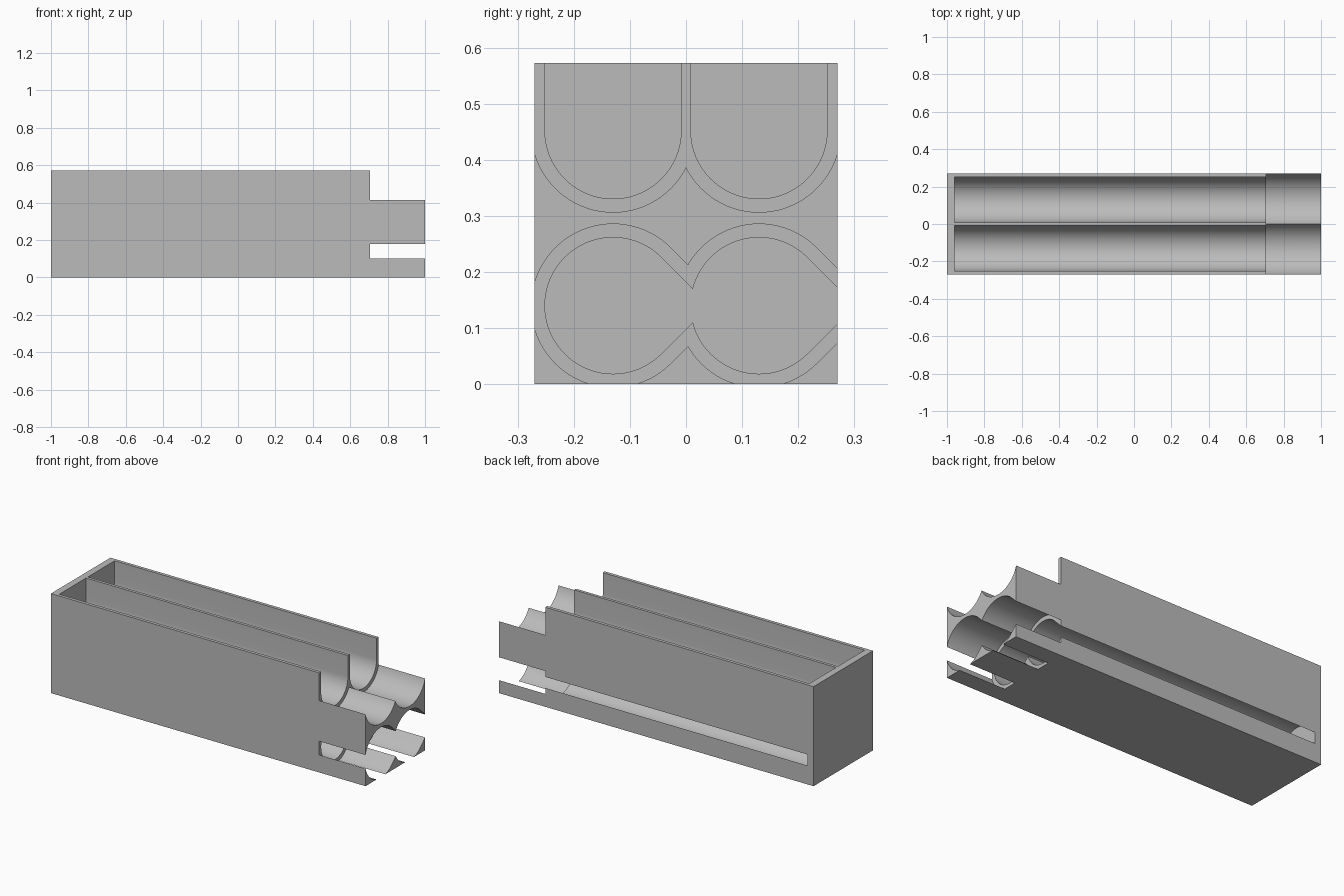
import bpy, bmesh, math

cube = bpy.data.objects.get("Cube")
if cube:
    bpy.data.objects.remove(cube, do_unlink=True)

LENGTH, WIDTH, HEIGHT = 2.0, 0.54, 0.572
BACK_WALL, STEP = -0.96, 0.705
PAST_END = 1.1
LANES = (-0.13, 0.13)
UPPER_Z, LOWER_Z = 0.452, 0.14
NARROW, WIDE = 0.1215, 0.1455

grey = bpy.data.materials.new("light grey")
grey.use_nodes = True
colour = (0.5, 0.5, 0.5, 1)
grey.diffuse_color = colour
grey.node_tree.nodes["Principled BSDF"].inputs["Base Color"].default_value = colour


def extrude(name, profile, x0, x1):
    """Extrude a (y, z) outline along x."""
    bm = bmesh.new()
    face = bm.faces.new([bm.verts.new((x0, y, z)) for y, z in profile])
    new = bmesh.ops.extrude_face_region(bm, geom=[face])["geom"]
    moved = [v for v in new if isinstance(v, bmesh.types.BMVert)]
    bmesh.ops.translate(bm, verts=moved, vec=(x1 - x0, 0, 0))
    bmesh.ops.recalc_face_normals(bm, faces=bm.faces)
    mesh = bpy.data.meshes.new(name)
    bm.to_mesh(mesh)
    bm.free()
    mesh.materials.append(grey)
    obj = bpy.data.objects.new(name, mesh)
    bpy.context.collection.objects.link(obj)
    return obj


def arc(y, z, r, start, end, steps):
    angles = [math.radians(start + (end - start) * i / steps) for i in range(steps + 1)]
    return [(y + r * math.cos(a), z + r * math.sin(a)) for a in angles]


def trough(y, r):
    """Round-bottomed channel open at the top."""
    top = HEIGHT + 0.1
    return [(y + r, top), (y - r, top)] + arc(y, UPPER_Z, r, 180, 360, 40)


def teardrop(y, r):
    """Round channel narrowing at 45 degrees towards the back."""
    return arc(y, LOWER_Z, r, 45, 315, 60) + [(y + r * math.sqrt(2), LOWER_Z)]


# Solid block
half = WIDTH / 2
body = extrude("holder_body", [(-half, 0), (half, 0), (half, HEIGHT), (-half, HEIGHT)],
               -LENGTH / 2, LENGTH / 2)
bpy.context.view_layer.objects.active = body
body.select_set(True)

# Long channels and the wider stepped mouths at the open end
for radius, start in ((NARROW, BACK_WALL), (WIDE, STEP)):
    for lane in LANES:
        for shape in (trough, teardrop):
            cutter = extrude("channel_cutter", shape(lane, radius), start, PAST_END)
            cutter.hide_render = True
            mod = body.modifiers.new("channel", 'BOOLEAN')
            mod.operation = 'DIFFERENCE'
            mod.solver = 'EXACT'
            mod.object = cutter
            bpy.ops.object.modifier_apply(modifier=mod.name)
            bpy.data.objects.remove(cutter, do_unlink=True)

bpy.ops.object.shade_smooth_by_angle(angle=math.radians(25))
